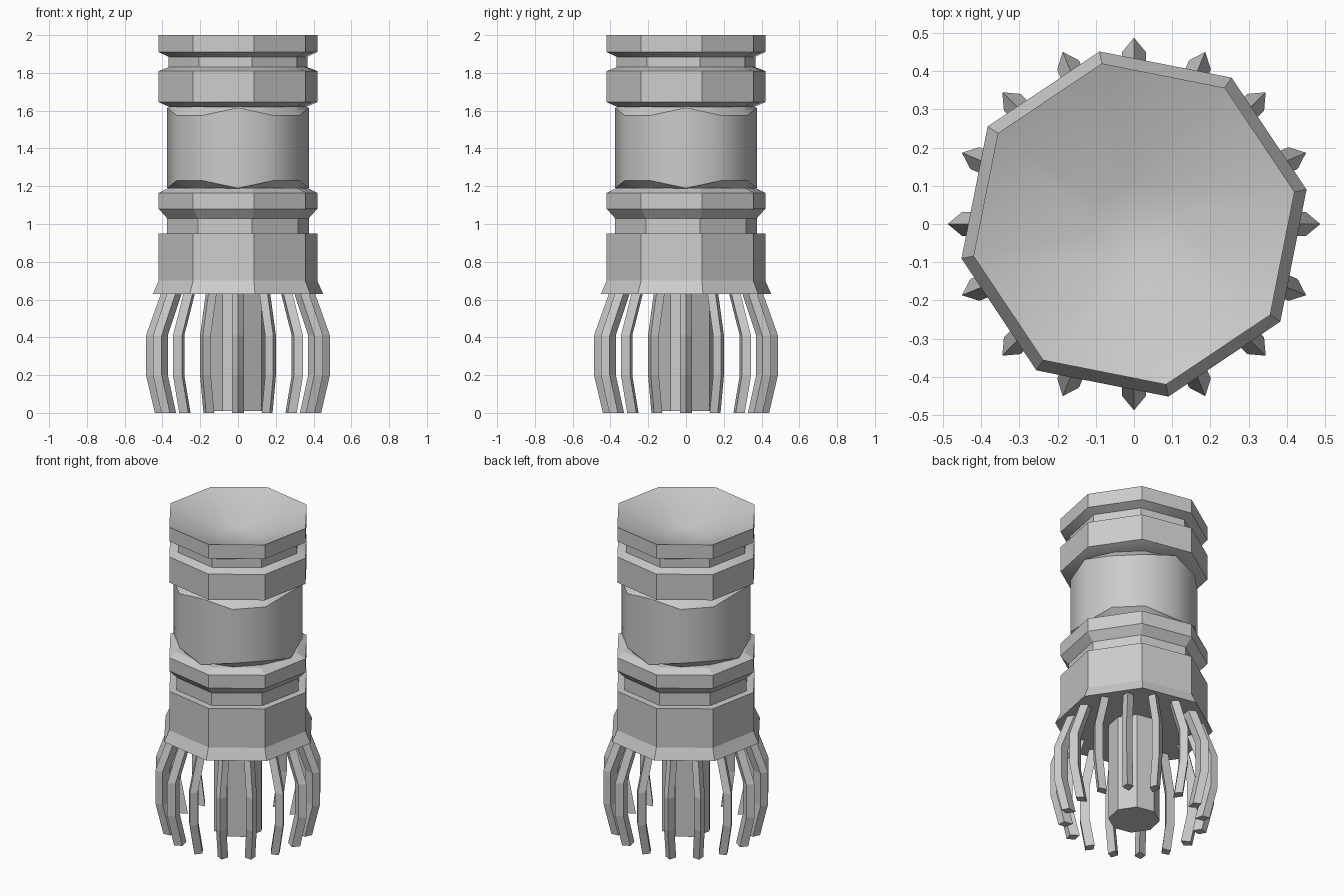
import bpy
from math import sin, cos, radians, pi

if "Cube" in bpy.data.objects:
    bpy.data.objects.remove(bpy.data.objects["Cube"])

OFF = radians(11.3)


def make(name, verts, faces, smooth=None):
    me = bpy.data.meshes.new(name)
    me.from_pydata(verts, [], faces)
    ob = bpy.data.objects.new(name, me)
    bpy.context.collection.objects.link(ob)
    bpy.ops.object.select_all(action='DESELECT')
    ob.select_set(True)
    bpy.context.view_layer.objects.active = ob
    bpy.ops.object.mode_set(mode='EDIT')
    bpy.ops.mesh.select_all(action='SELECT')
    bpy.ops.mesh.normals_make_consistent(inside=False)
    bpy.ops.object.mode_set(mode='OBJECT')
    if smooth:
        bpy.ops.object.shade_smooth_by_angle(angle=radians(smooth))
    return ob


def skin(name, rings, smooth=None):
    """Bridge equal-length vertex rings and cap both ends."""
    n = len(rings[0])
    verts = [v for r in rings for v in r]
    faces = [(i * n + j, i * n + (j + 1) % n, (i + 1) * n + (j + 1) % n, (i + 1) * n + j)
             for i in range(len(rings) - 1) for j in range(n)]
    faces += [tuple(range(n))[::-1], tuple(range(len(verts) - n, len(verts)))]
    return make(name, verts, faces, smooth)


def lathe(name, profile, n=8, off=OFF, smooth=None):
    rings = [[(r * cos(off + 2 * pi * j / n), r * sin(off + 2 * pi * j / n), z)
              for j in range(n)] for r, z in profile]
    return skin(name, rings, smooth)


# Lower housing with flared skirt and neck
lathe("lower_housing", [(.46, .63), (.428, .70), (.428, .95), (.382, .95), (.382, 1.03),
                        (.428, 1.08), (.428, 1.165), (.375, 1.19)])

# Upper housing with neck and funnel-shaped top
lathe("upper_housing", [(.37, 1.62), (.428, 1.645), (.428, 1.81), (.374, 1.83), (.374, 1.885),
                        (.428, 1.91), (.428, 2.0), (.11, 1.875)], smooth=31)

# Middle barrel with scalloped chamfered ends
rings = []
for r, zl, zh in ((.33, 1.18, 1.18), (.375, 1.23, 1.19), (.375, 1.575, 1.615), (.33, 1.63, 1.63)):
    rings.append([(r * cos(pi * k / 6), r * sin(pi * k / 6), zh if k % 3 == 0 else zl)
                  for k in range(12)])
skin("middle_barrel", rings, smooth=33)

# Central core rod
lathe("core_rod", [(.15, .01), (.15, .66)])

# Ring of bent prongs, kite-shaped in section
PATH = [(.44, 0), (.487, .2), (.487, .41), (.405, .64)]
KITE = [(0, 0), (-.037, .031), (-.085, 0), (-.037, -.031)]
for k in range(16):
    a = 2 * pi * k / 16
    rings = [[((r + u) * cos(a) - v * sin(a), (r + u) * sin(a) + v * cos(a), z) for u, v in KITE]
             for r, z in PATH]
    skin(f"prong_{k + 1}", rings)
